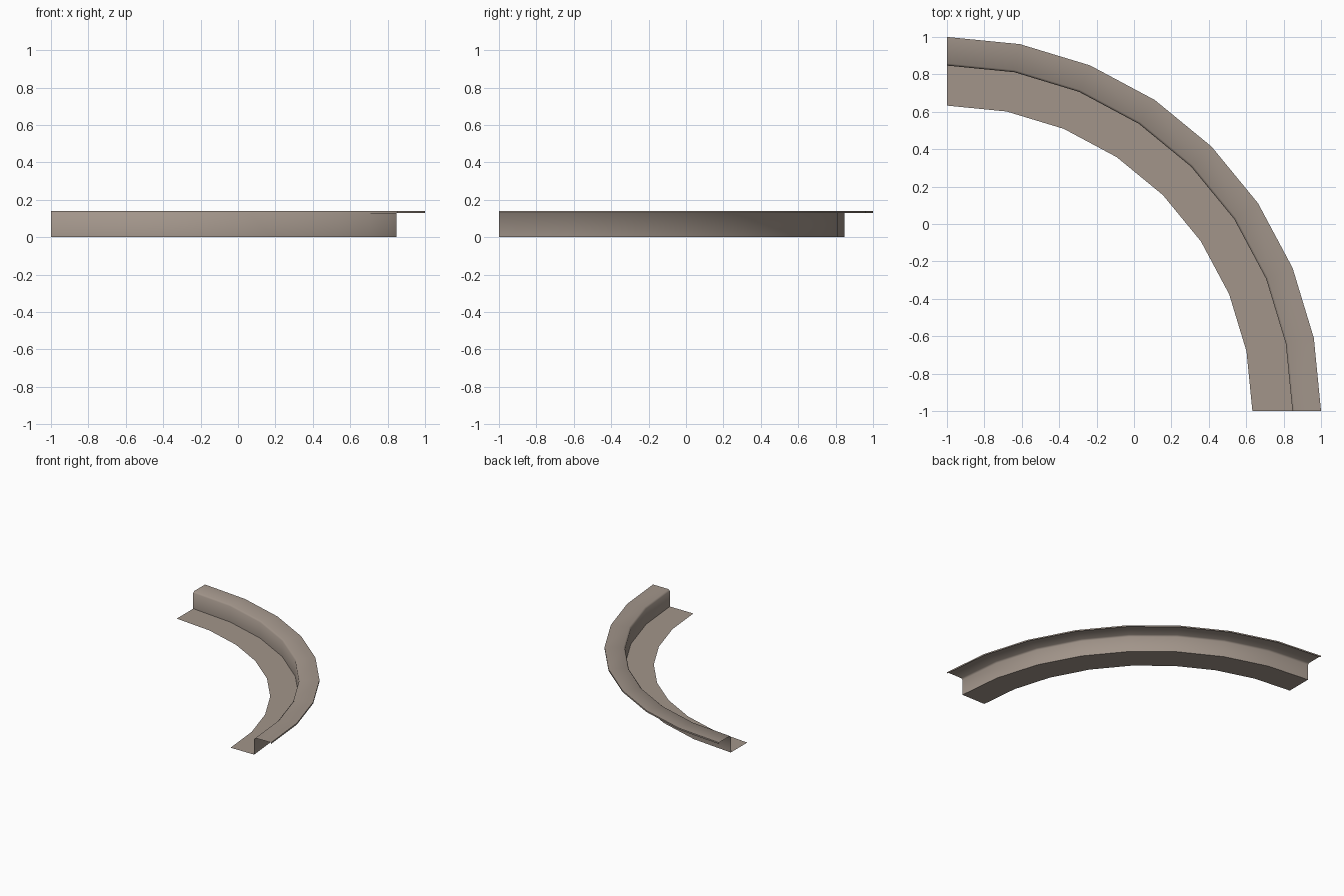
import bpy, bmesh, math

if "Cube" in bpy.data.objects:
    bpy.data.objects.remove(bpy.data.objects["Cube"])

# Single flat colour
mat = bpy.data.materials.new("taupe concrete")
mat.diffuse_color = (0.36, 0.30, 0.255, 1)
mat.use_nodes = True
mat.node_tree.nodes["Principled BSDF"].inputs["Base Color"].default_value = mat.diffuse_color

STEPS = 8            # facets in the quarter turn
CENTRE = (-1, -1)    # centre of the curve


def quarter_sweep(name, profile):
    """Sweep an open (radius, height) profile through a quarter turn."""
    bm = bmesh.new()
    rings = []
    for i in range(STEPS + 1):
        a = math.pi / 2 * i / STEPS
        rings.append([bm.verts.new((CENTRE[0] + r * math.cos(a),
                                    CENTRE[1] + r * math.sin(a), z))
                      for r, z in profile])
    for p, q in zip(rings, rings[1:]):
        for k in range(len(profile) - 1):
            bm.faces.new((p[k], p[k + 1], q[k + 1], q[k]))
    me = bpy.data.meshes.new(name)
    bm.to_mesh(me)
    bm.free()
    me.materials.append(mat)
    ob = bpy.data.objects.new(name, me)
    bpy.context.collection.objects.link(ob)
    bpy.context.view_layer.objects.active = ob
    ob.select_set(True)
    bpy.ops.object.shade_smooth_by_angle(angle=math.radians(55))
    ob.select_set(False)
    return ob


# Flat gutter strip on the ground
quarter_sweep("gutter", [(1.633, 0), (1.847, 0)])

# Kerb: upright face, bevelled edge, top ledge and a thin outer lip
quarter_sweep("kerb", [(1.847, 0), (1.847, 0.128), (1.859, 0.14),
                       (2.0, 0.14), (2.0, 0.128)])
